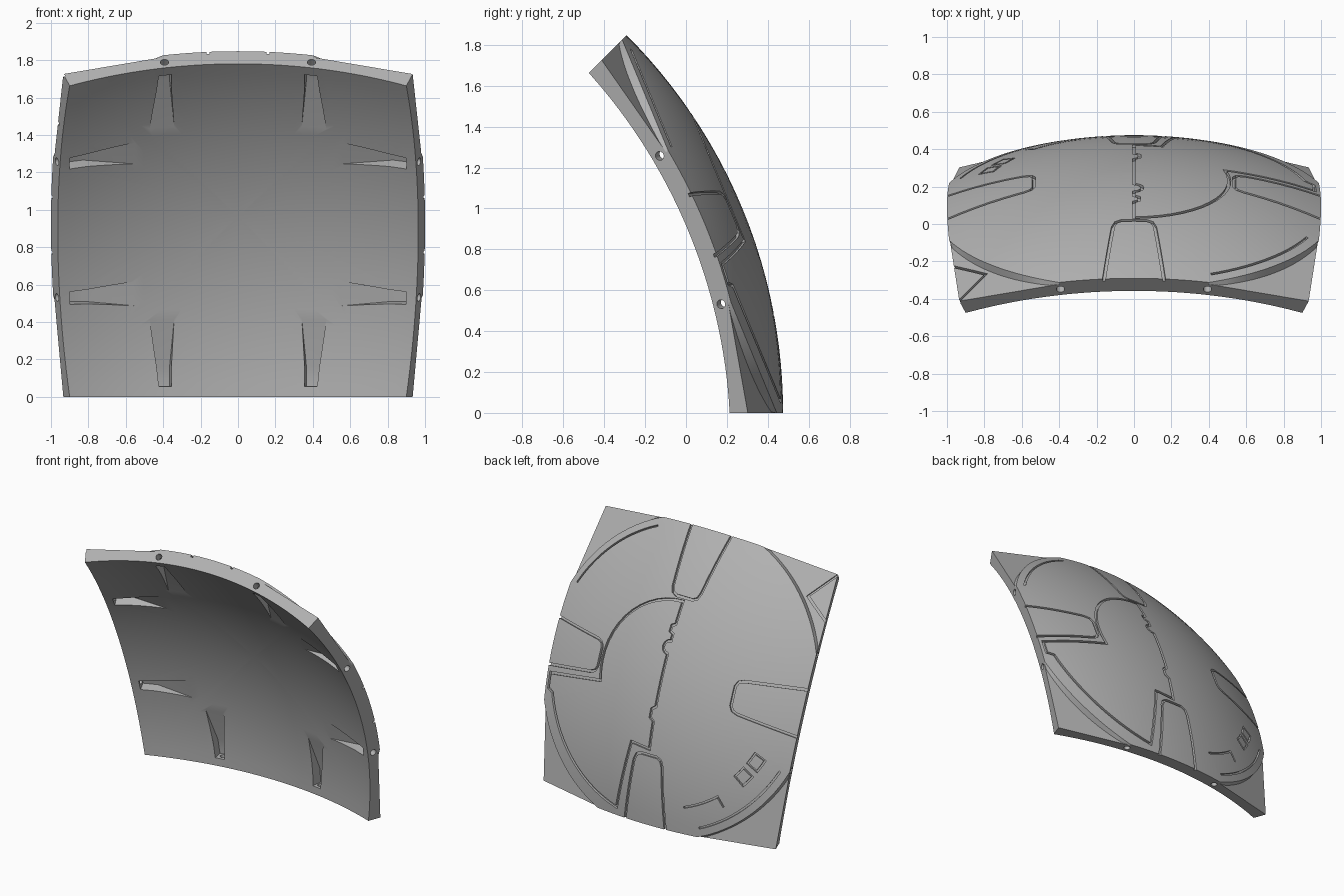
import bpy, bmesh, math
from mathutils import Vector

if "Cube" in bpy.data.objects:
    bpy.data.objects.remove(bpy.data.objects["Cube"])

# Panel is one patch of a thick sphere, spanning 45 degrees each way
R, R_IN = 2.613, 2.518
TILT = math.radians(22.5)
T = math.tan(TILT)
BOLT = 0.168                      # bolt offset along each edge
RHO = math.hypot(T, BOLT)         # raised disc radius
CENTRE_Y = 0.475 - R

# Flat plane of each corner, through its tip and the two disc crossings
K1 = (R - 0.014) / math.sqrt(1 + RHO * RHO)
K3 = R / math.sqrt(1 + 2 * T * T)
SLOPE = (K3 - K1) / ((BOLT + T) * K1 - 2 * T * K3)
HEIGHT = K3 * (1 + 2 * T * SLOPE)


def world(p):
    """Patch frame (across, up the patch, outward) to world."""
    s, c = math.sin(TILT), math.cos(TILT)
    return Vector((p.x, p.z * c - p.y * s + CENTRE_Y, p.z * s + p.y * c))


def ray(u, v, r):
    return Vector((u, v, 1)).normalized() * r


def corner_radius(u, v):
    return HEIGHT * Vector((u, v, 1)).length / (1 + SLOPE * (abs(u) + abs(v)))


def surface_radius(u, v):
    return corner_radius(u, v) if math.hypot(u, v) > RHO else R


def turn(u, v, quarter):
    for _ in range(quarter):
        u, v = -v, u
    return u, v


def make_object(name, bm):
    bmesh.ops.remove_doubles(bm, verts=bm.verts, dist=1e-5)
    bmesh.ops.recalc_face_normals(bm, faces=bm.faces)
    mesh = bpy.data.meshes.new(name)
    bm.to_mesh(mesh)
    bm.free()
    obj = bpy.data.objects.new(name, mesh)
    bpy.context.scene.collection.objects.link(obj)
    return obj


def skin(bm, rows, closed=False):
    """Join rows of points, each a ring, into a tube."""
    rings = [[bm.verts.new(world(p)) for p in row] for row in rows]
    n = len(rings[0])
    pairs = list(zip(rings, rings[1:]))
    if closed:
        pairs.append((rings[-1], rings[0]))
    else:
        bm.faces.new(rings[0])
        bm.faces.new(rings[-1])
    for a, b in pairs:
        for i in range(n):
            j = (i + 1) % n
            bm.faces.new((a[i], a[j], b[j], b[i]))


# Shell: spokes from the middle, with exact spokes where the disc meets an edge
def build_shell():
    cross = math.degrees(math.acos(T / RHO))
    eighth = [cross * i / 8 for i in range(8)] + [cross - 0.1, cross]
    eighth += [cross + (45 - cross) * i / 8 for i in range(1, 8)]
    quarter = eighth + [45] + [90 - a for a in reversed(eighth[1:])]
    bm = bmesh.new()
    spokes = []
    for angle in [q * 90 + a for q in range(4) for a in quarter]:
        cu, cv = math.cos(math.radians(angle)), math.sin(math.radians(angle))
        limit = T / max(abs(cu), abs(cv))
        disc = min(limit, RHO)
        row = [(disc * k / 12, R) for k in range(1, 13)]
        for f in (0, 0.33, 0.66, 1):
            if limit > RHO - 1e-6:
                start = min(RHO + 0.007, limit)
                g = start + (limit - start) * f
                row.append((g, corner_radius(g * cu, g * cv)))
            else:
                row.append((disc, R))
        row += [(limit * k / 12, R_IN) for k in range(12, 0, -1)]
        spokes.append([bm.verts.new(world(ray(g * cu, g * cv, r))) for g, r in row])
    top = bm.verts.new(world(ray(0, 0, R)))
    under = bm.verts.new(world(ray(0, 0, R_IN)))
    for a, b in zip(spokes, spokes[1:] + spokes[:1]):
        bm.faces.new((top, a[0], b[0]))
        bm.faces.new((under, b[-1], a[-1]))
        for i in range(len(a) - 1):
            bm.faces.new((a[i], a[i + 1], b[i + 1], b[i]))
    return make_object("curved_panel", bm)


def arc(radius, start, end, cx=0.0, cy=0.0, steps=14):
    angles = [math.radians(start + (end - start) * i / steps) for i in range(steps + 1)]
    return [(cx + radius * math.cos(a), cy + radius * math.sin(a)) for a in angles]


def sector(r0, r1, a0, a1, steps=10):
    return arc(r0, a0, a1, steps=steps) + arc(r1, a1, a0, steps=steps)


def groove(bm, path, closed=False, width=0.017, depth=0.016):
    """Square-cut channel along a path given in fractions of the radius."""
    pts = [Vector(p) for p in path]
    fine = []
    for a, b in zip(pts, pts[1:] + pts[:1] if closed else pts[1:]):
        n = max(1, math.ceil((b - a).length / 0.04))
        fine += [a.lerp(b, i / n) for i in range(n)]
    if not closed:
        fine.append(pts[-1])
    rows, last = [], len(fine) - 1
    for i, p in enumerate(fine):
        before = fine[i - 1] if i or closed else p
        after = fine[(i + 1) % len(fine)] if i < last or closed else p
        d0, d1 = (p - before).normalized(), (after - p).normalized()
        d = (d0 + d1).normalized()
        stretch = 1 / max(0.5, d.dot(d1 if d1.length else d0))
        side = Vector((-d.y, d.x)) * (width / R / 2 * stretch)
        ring = []
        for q, high in ((p + side, 0), (p + side, 1), (p - side, 1), (p - side, 0)):
            c = math.sqrt(1 - q.length_squared)
            u, v = q.x / c, q.y / c
            ring.append(ray(u, v, R + 0.03 if high else surface_radius(u, v) - depth))
        rows.append(ring)
    skin(bm, rows, closed)


def cut(target, name, bm):
    cutter = make_object(name, bm)
    cutter.hide_render = True
    mod = target.modifiers.new(name, 'BOOLEAN')
    mod.operation, mod.solver, mod.object = 'DIFFERENCE', 'EXACT', cutter
    graph = bpy.context.evaluated_depsgraph_get()
    result = bpy.data.meshes.new_from_object(target.evaluated_get(graph))
    target.modifiers.clear()
    if len(result.polygons) > 0.8 * len(target.data.polygons):
        target.data = result
    bpy.data.objects.remove(cutter)


panel = build_shell()

# Bolt pockets: wedges sunk into the hollow side, two along each edge
bm = bmesh.new()
for quarter in range(4):
    for q in (-BOLT, BOLT):
        rows = []
        for p, half, depth in ((0.388, 0.015, 0.073), (0.342, 0.017, 0.07), (0.226, 0.028, -0.002)):
            rows.append([ray(*turn(p, q + w * half, quarter), R_IN + h)
                         for w, h in ((-1, -0.04), (-1, depth), (1, depth), (1, -0.04))])
        skin(bm, rows)
cut(panel, "bolt_pockets", bm)

# Bolt holes: short round bores through each edge into the pockets
bm = bmesh.new()
for quarter in range(4):
    for q in (-BOLT, BOLT):
        middle = ray(*turn(T, q, quarter), 2.56)
        out = Vector((*turn(1, 0, quarter), -T)).normalized()
        along = Vector((*turn(0, 1, quarter), 0))
        up = out.cross(along)
        ring = [along * x + up * y for x, y in arc(0.022, 0, 337.5, steps=15)]
        skin(bm, [[middle + out * s + p for p in ring] for s in (-0.075, 0.05)])
cut(panel, "bolt_holes", bm)

# Rounded tab outlines, one in the middle of each edge
half_tab = [(0.066, 0.42), (0.043, 0.226), (0.037, 0.211), (0.025, 0.205)]
tab = half_tab + [(-u, v) for u, v in reversed(half_tab)]
bm = bmesh.new()
for quarter in range(4):
    groove(bm, [turn(u, v, quarter) for u, v in tab])
cut(panel, "tab_grooves", bm)

# Large plate outline: round shoulder, straight spine with small notches
spine = arc(0.195, -17, 90)
spine += [(0, 0.135), (0.01, 0.13), (0.01, 0.115), (0, 0.11)]
spine += arc(0.017, 90, -90, 0, 0.075, 6)
spine += [(0, -0.08), (0.011, -0.088), (0.011, -0.11), (0, -0.118), (0, -0.19), (0.057, -0.184)]
rim = arc(0.372, -76, -20)
bm = bmesh.new()
groove(bm, spine + rim + [(0.368, -0.12), (0.37, -0.081)], closed=True)
cut(panel, "plate_groove", bm)

# Fan-shaped hatches on the other side
bm = bmesh.new()
groove(bm, [(-0.053, 0.221), (-0.08, 0.36)] + arc(0.366, 102, 128, steps=6)
       + [(-0.149, 0.185)], closed=True)
groove(bm, sector(0.24, 0.36, 200, 250), closed=True)
cut(panel, "hatch_grooves", bm)

# Small details inside the lower hatch
bm = bmesh.new()
groove(bm, arc(0.332, 250, 232, steps=5) + [(-0.222, -0.284)], width=0.012)
for start in (204, 213):
    groove(bm, sector(0.315, 0.345, start, start + 6, 2), closed=True, width=0.012)
cut(panel, "hatch_detail_grooves", bm)

# Extra rim lines beside two corners, and the triangle on one upper corner
bm = bmesh.new()
groove(bm, arc(0.388, 24, 66), width=0.012)
groove(bm, arc(0.388, 204, 246), width=0.012)
groove(bm, [(-0.39, 0.225), (-0.308, 0.291), (-0.365, 0.365)], width=0.014)
cut(panel, "corner_grooves", bm)

# Plain grey finish
grey = bpy.data.materials.new("plain_grey")
grey.use_nodes = True
colour = (0.45, 0.45, 0.45, 1)
grey.diffuse_color = colour
grey.node_tree.nodes["Principled BSDF"].inputs["Base Color"].default_value = colour
panel.data.materials.clear()
panel.data.materials.append(grey)
for face in panel.data.polygons:
    face.material_index = 0

bpy.ops.object.select_all(action='DESELECT')
panel.select_set(True)
bpy.context.view_layer.objects.active = panel
bpy.ops.object.shade_smooth_by_angle(angle=math.radians(25))
